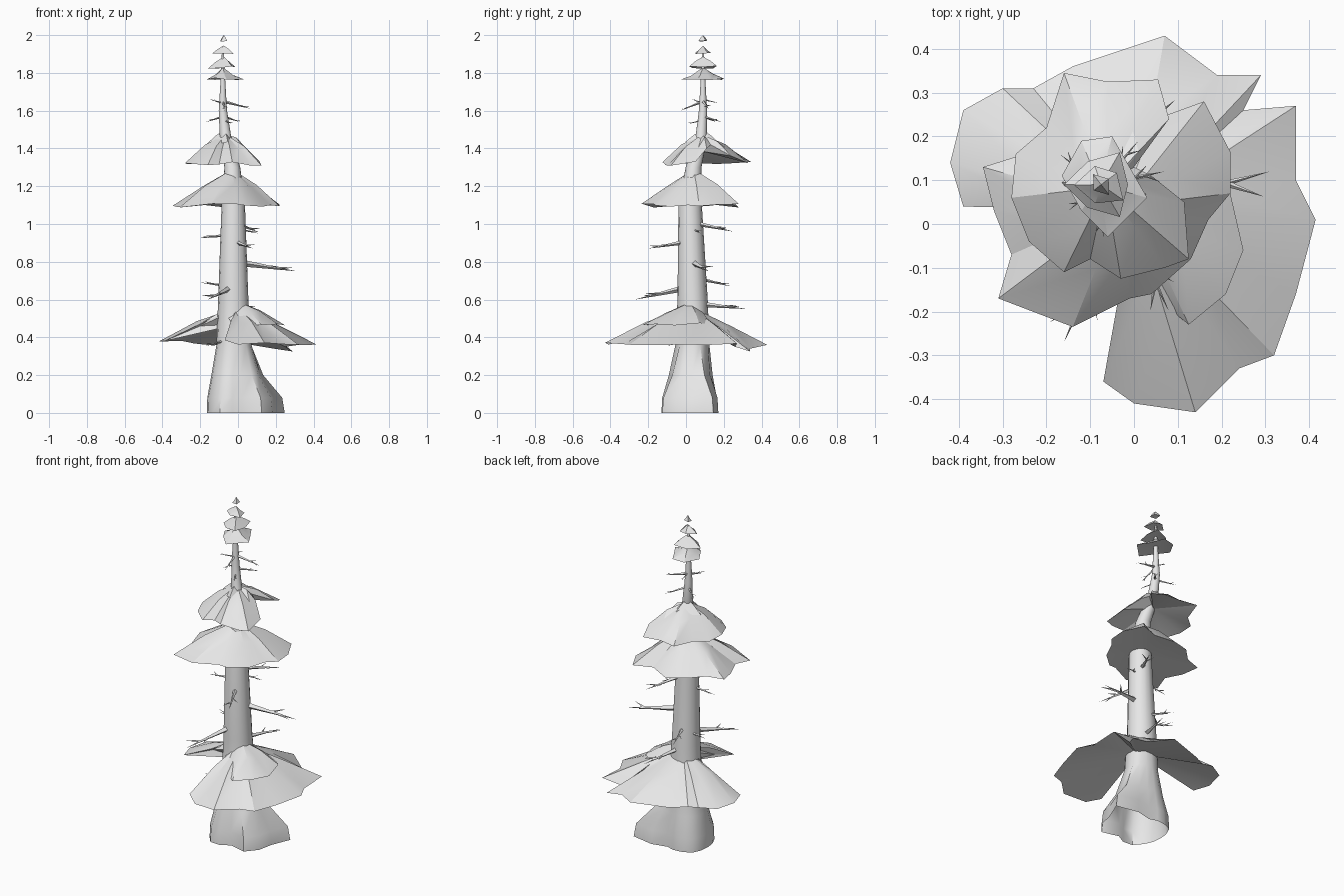
import bpy
import bmesh
import math
import random
from mathutils import Vector

random.seed(4)

old = bpy.data.objects.get("Cube")
if old:
    bpy.data.objects.remove(old, do_unlink=True)

# One plain grey for the whole tree
GREY = (0.8, 0.8, 0.8, 1)
grey = bpy.data.materials.new("pale grey")
grey.use_nodes = True
grey.diffuse_color = GREY
grey.node_tree.nodes["Principled BSDF"].inputs["Base Color"].default_value = GREY


def finish(bm, name, angle):
    """Turn a bmesh into a named, shaded object."""
    mesh = bpy.data.meshes.new(name)
    bm.to_mesh(mesh)
    bm.free()
    mesh.materials.append(grey)
    obj = bpy.data.objects.new(name, mesh)
    bpy.context.collection.objects.link(obj)
    bpy.ops.object.select_all(action="DESELECT")
    obj.select_set(True)
    bpy.context.view_layer.objects.active = obj
    bpy.ops.object.shade_smooth_by_angle(angle=math.radians(angle))
    return obj


def bridge(bm, lower, upper):
    """Join two equal rings of vertices with quads."""
    count = len(lower)
    for i in range(count):
        j = (i + 1) % count
        bm.faces.new((lower[i], lower[j], upper[j], upper[i]))


# Trunk: leaning tapered rings (z, centre x, centre y, radius, root flare)
TRUNK = [
    (0, -.03, .03, .10, 1), (.08, -.03, .03, .10, .93), (.2, -.03, .03, .095, .4),
    (.36, -.025, .035, .085, .08), (.6, -.025, .035, .08, 0), (1.1, -.025, .022, .062, 0),
    (1.3, -.03, .04, .042, 0), (1.45, -.065, .08, .031, 0), (1.6, -.08, .09, .022, 0),
    (1.75, -.08, .09, .013, 0), (1.94, -.08, .09, .004, 0),
]
ROOT_REACH = [.23, .3, .2, .13, .135, .14, .15, .14, .135, .14, .15, .17, .16, .14, .22, .23]


def trunk_centre(z):
    """Point on the trunk axis at a height."""
    for low, high in zip(TRUNK, TRUNK[1:]):
        if z <= high[0]:
            t = (z - low[0]) / (high[0] - low[0])
            return Vector((low[1], low[2], low[0])).lerp(Vector((high[1], high[2], high[0])), t)


def build_trunk():
    bm = bmesh.new()
    previous = None
    sides = len(ROOT_REACH)
    for z, cx, cy, radius, flare in TRUNK:
        ring = []
        for i, reach in enumerate(ROOT_REACH):
            a = math.tau * i / sides
            r = radius + (reach - radius) * flare
            ring.append(bm.verts.new((cx + r * math.cos(a), cy + r * math.sin(a), z)))
        if previous:
            bridge(bm, previous, ring)
        previous = ring
    bm.faces.new(previous)
    finish(bm, "trunk", 45)


def skirt(name, apex, rim, rim_z, under_z, lift, jitter=.012):
    """Drooping foliage: apex, folded middle ring, ragged rim, shallow underside.
    A rim point may carry its own height."""
    bm = bmesh.new()
    top = Vector(apex)
    outer, middle = [], []
    for i, (x, y, *own_z) in enumerate(rim):
        edge = Vector((x, y, own_z[0] if own_z else rim_z + random.uniform(-jitter, jitter)))
        half = top.lerp(edge, .52)
        half.z += lift + (jitter if i % 2 else -jitter) * .6
        outer.append(bm.verts.new(edge))
        middle.append(bm.verts.new(half))
    bridge(bm, outer, middle)
    tip = bm.verts.new(top)
    hub = bm.verts.new((top.x, top.y, under_z))
    for i, vert in enumerate(middle):
        j = (i + 1) % len(middle)
        bm.faces.new((vert, middle[j], tip))
        bm.faces.new((outer[j], outer[i], hub))
    finish(bm, name, 25)


def small_skirt(name, centre, size, rim_z, sides, turn):
    """Small ragged cap near the tree top."""
    rim = []
    for i in range(sides):
        a = math.tau * i / sides + turn
        r = size * (1 if i % 2 else .72)
        rim.append((centre[0] + r * math.cos(a), centre[1] + r * math.sin(a)))
    skirt(name, centre, rim, rim_z, rim_z + size * .1, 0, size * .1)


def spike(bm, start, end, radius):
    """Four-sided pointed stick."""
    along = (end - start).normalized()
    side = along.cross(Vector((0, 0, 1))).normalized()
    up = side.cross(along)
    ring = [bm.verts.new(start + radius * d) for d in (side, up, -side, -up)]
    tip = bm.verts.new(end)
    for i in range(4):
        bm.faces.new((ring[i], ring[(i + 1) % 4], tip))


def twig(name, x, y, z, rise):
    """Dead branch from the trunk to a tip, with two short forks."""
    bm = bmesh.new()
    tip = Vector((x, y, z))
    root = trunk_centre(z + rise)
    reach = tip - root
    spike(bm, root, tip, .06 * reach.length)
    for where, sign in ((.55, 1), (.7, -1)):
        start = root.lerp(tip, where)
        sideways = Vector((-reach.y, reach.x, sign * .3 * reach.length)) * sign
        spike(bm, start, start + reach * .22 + sideways * .15, .022 * reach.length)
    finish(bm, name, 30)


build_trunk()

# Lowest foliage: broad ring, open to the trunk on one side
skirt("lower_foliage", (0, .03, .56), [
    (.415, .01), (.37, .1), (.37, .27), (.25, .26, .35), (.29, .34, .325), (.19, .34, .34),
    (.07, .43), (-.14, .36), (-.23, .31), (-.3, .31), (-.39, .26), (-.42, .14),
    (-.39, .04, .38), (-.2, .05, .46), (-.09, 0, .51), (-.03, -.06, .5), (-.04, -.22, .43),
    (-.07, -.36, .385), (0, -.41), (.14, -.43), (.24, -.33), (.32, -.3), (.37, -.16)],
    .37, .47, .012, .014)
skirt("lower_foliage_cap", (.01, .02, .585), [
    (.25, -.06), (.22, .07), (.15, .13), (.03, .14), (-.07, .1, .53), (-.07, .01, .53),
    (-.03, -.1), (.04, -.16), (.125, -.23), (.21, -.16)], .468, .5, .01, .008)

# Middle foliage
skirt("middle_foliage", (-.03, .04, 1.29), [
    (.17, .01, 1.1), (.22, .07, 1.095), (.22, .165), (.16, .28), (.05, .24), (-.06, .28),
    (-.17, .24), (-.25, .16), (-.345, .13), (-.32, .03), (-.28, -.07), (-.31, -.17),
    (-.14, -.235), (-.01, -.17), (.04, -.16), (.13, -.08)], 1.097, 1.115, .01)

# Upper foliage: one sheet with a notch up to the trunk, and a small cap
skirt("upper_foliage", (-.065, .085, 1.475), [
    (.115, .05), (.04, .11, 1.4), (0, .13, 1.42), (.08, .24, 1.36), (.055, .33),
    (-.06, .325), (-.16, .345), (-.2, .22), (-.27, .16), (-.28, .06), (-.24, -.04),
    (-.16, -.11), (-.1, -.08), (-.03, -.125), (.07, -.1), (.125, -.08)], 1.32, 1.385, .015)
small_skirt("upper_foliage_cap", (-.07, .09, 1.5), .095, 1.425, 7, .4)

# Tree top: shrinking caps
skirt("top_foliage_low", (-.08, .09, 1.83), [
    (.03, .06), (-.01, .13), (-.05, .2), (-.12, .19), (-.165, .11), (-.12, .03),
    (-.06, -.03)], 1.768, 1.78, -.005, .01)
for i, (size, rim_z, height) in enumerate(
        ((.085, 1.83, .055), (.062, 1.905, .04), (.03, 1.968, .032))):
    small_skirt(f"top_foliage_{i}", (-.075, .09, rim_z + height), size, rim_z, 6 - i, i * 1.9)

# Dead twigs: tip position and how far the root sits above the tip
TWIGS = [
    (.31, .12, .75, .05), (-.16, -.27, .6, .07), (-.2, .1, .69, -.02), (-.21, .02, .925, .02),
    (.08, -.2, .87, .04), (.1, .25, .96, .05), (-.08, .24, .67, .05), (.06, .32, .55, .03),
    (-.17, -.1, .355, .04), (.11, .08, .95, .03),
]
UPPER_TWIGS = [
    (.07, .12, 1.61, .04), (-.17, .16, 1.54, .03), (-.07, -.03, 1.6, .05), (-.15, .03, 1.66, -.02),
    (.01, .19, 1.54, .03), (-.09, .17, 1.64, .02), (-.03, .01, 1.53, .02),
]
for i, values in enumerate(TWIGS + UPPER_TWIGS):
    twig(f"twig_{i}", *values)
